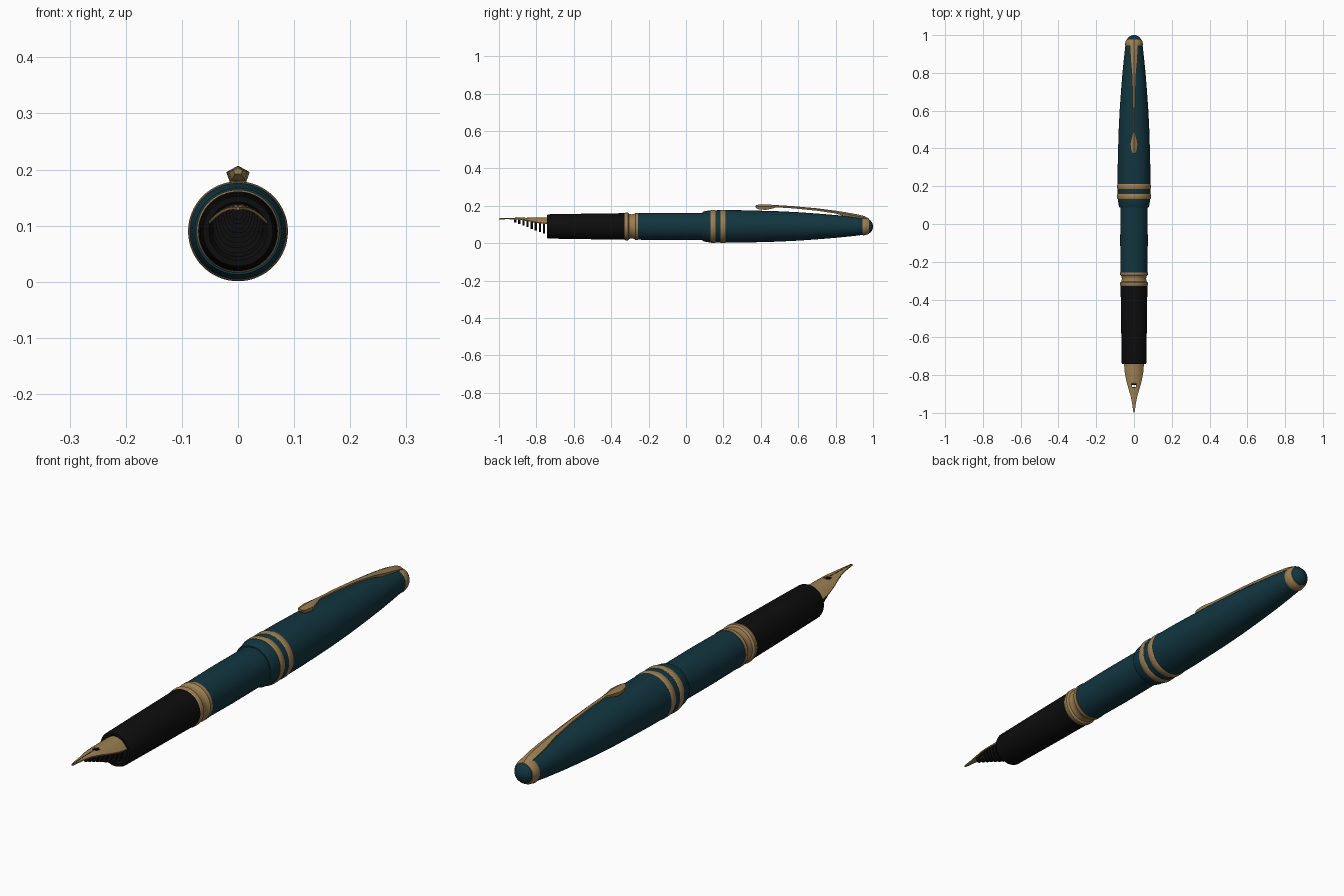
import bpy, bmesh, math
from mathutils import Vector

cube = bpy.data.objects.get("Cube")
if cube:
    bpy.data.objects.remove(cube, do_unlink=True)

AXIS = 0.09  # height of the pen's centre line


def material(name, rgb):
    m = bpy.data.materials.new(name)
    m.use_nodes = True
    m.diffuse_color = (*rgb, 1)
    m.node_tree.nodes["Principled BSDF"].inputs["Base Color"].default_value = (*rgb, 1)
    return m


teal = material("dark teal", (0.006, 0.036, 0.05))
gold = material("gold", (0.33, 0.21, 0.085))
black = material("black", (0.004, 0.004, 0.004))


def finish(name, bm, mat, angle=35):
    bmesh.ops.recalc_face_normals(bm, faces=bm.faces)
    mesh = bpy.data.meshes.new(name)
    bm.to_mesh(mesh)
    bm.free()
    mesh.materials.append(mat)
    ob = bpy.data.objects.new(name, mesh)
    bpy.context.collection.objects.link(ob)
    bpy.ops.object.select_all(action='DESELECT')
    ob.select_set(True)
    bpy.context.view_layer.objects.active = ob
    bpy.ops.object.shade_smooth_by_angle(angle=math.radians(angle))
    return ob


def loft(name, loops, mat, angle=35):
    """Skin a row of equal closed loops and cap both ends."""
    bm = bmesh.new()
    rows = [[bm.verts.new(p) for p in loop] for loop in loops]
    n = len(rows[0])
    for a, b in zip(rows, rows[1:]):
        for i in range(n):
            j = (i + 1) % n
            bm.faces.new((a[i], a[j], b[j], b[i]))
    bm.faces.new(rows[0])
    bm.faces.new(rows[-1])
    return finish(name, bm, mat, angle)


def turned(name, profile, mat, sides=64):
    """Lathe a (y, radius) profile around the pen's axis."""
    turn = [2 * math.pi * i / sides for i in range(sides)]
    return loft(name, [[(r * math.cos(t), y, AXIS + r * math.sin(t)) for t in turn]
                       for y, r in profile], mat)


# Grip, barrel and cap
turned("grip", [(-0.73, 0.045), (-0.742, 0.052), (-0.742, 0.062), (-0.735, 0.065),
                (-0.55, 0.068), (-0.32, 0.071)], black)
turned("grip_collar", [(-0.328, 0.06), (-0.328, 0.071), (-0.322, 0.074), (-0.31, 0.074),
                       (-0.304, 0.067), (-0.29, 0.064), (-0.276, 0.067), (-0.27, 0.073),
                       (-0.256, 0.073), (-0.256, 0.06)], gold)
turned("barrel", [(-0.256, 0.071), (-0.1, 0.073), (0.12, 0.072)], teal)
turned("cap", [(0.088, 0.072), (0.088, 0.077), (0.098, 0.081), (0.13, 0.086), (0.2, 0.087),
               (0.3, 0.0865), (0.4, 0.084), (0.5, 0.081), (0.6, 0.076), (0.7, 0.069),
               (0.8, 0.061), (0.88, 0.053), (0.95, 0.045)], teal)
for label, y in (("lower", 0.132), ("upper", 0.184)):
    turned(label + "_cap_band", [(y, 0.08), (y, 0.087), (y + 0.004, 0.089),
                                 (y + 0.023, 0.089), (y + 0.027, 0.087),
                                 (y + 0.027, 0.08)], gold)
turned("clip_ring", [(0.944, 0.04), (0.944, 0.046), (0.95, 0.048), (0.968, 0.044),
                     (0.978, 0.039), (0.978, 0.03)], gold)
turned("cap_finial", [(0.97, 0.038), (0.98, 0.036), (0.988, 0.031), (0.995, 0.021),
                      (0.999, 0.01), (1.0, 0.002)], teal)

# Clip: ridged bar with a teardrop end; stations are y, half width, bottom, ridge
stations = [(0.372, 0.008, 0.192, 0.203), (0.385, 0.016, 0.182, 0.206),
            (0.425, 0.021, 0.178, 0.207), (0.455, 0.014, 0.184, 0.206),
            (0.485, 0.006, 0.192, 0.204), (0.58, 0.006, 0.186, 0.198),
            (0.7, 0.008, 0.174, 0.187), (0.8, 0.012, 0.159, 0.174),
            (0.86, 0.018, 0.142, 0.165), (0.92, 0.021, 0.13, 0.154),
            (0.955, 0.021, 0.122, 0.145), (0.978, 0.018, 0.112, 0.132)]
loft("clip", [[(0, y, top), (w, y, top - (top - low) * 0.4), (w * 0.7, y, low),
               (-w * 0.7, y, low), (-w, y, top - (top - low) * 0.4)]
              for y, w, low, top in stations], gold, 25)


# Nib: thin arched shell tapering to a point
nib_shape = [(-0.735, 0.053), (-0.78, 0.050), (-0.83, 0.041), (-0.87, 0.030),
             (-0.91, 0.018), (-0.95, 0.010), (-0.985, 0.005), (-0.999, 0.003)]


def nib_top(y, x):
    return 0.138 - 0.005 * max(0, (-y - 0.85) / 0.15) - 11 * x * x


def nib_loop(y, w):
    xs = [w * i / 8 for i in range(-8, 9)]
    upper = [(x, y, nib_top(y, x)) for x in xs]
    lower = [(x * 0.97, y, nib_top(y, x) - 0.005) for x in reversed(xs)]
    return upper + lower


nib = loft("nib", [nib_loop(y, w) for y, w in nib_shape], gold)

# Breather hole
bm = bmesh.new()
bmesh.ops.create_cone(bm, cap_ends=True, segments=24, radius1=0.012, radius2=0.012, depth=0.1)
bmesh.ops.translate(bm, verts=bm.verts, vec=Vector((0, -0.855, 0.13)))
cutter = finish("breather_hole_cutter", bm, black)
cutter.hide_render = True
cutter.hide_set(True)
cutter.display_type = 'WIRE'
cut = nib.modifiers.new("breather hole", 'BOOLEAN')
cut.operation = 'DIFFERENCE'
cut.object = cutter

# Nib slit: dark strip from the hole to the tip
loft("nib_slit", [[(s * 0.0012, y, nib_top(y, 0) + h) for s, h in
                   ((-1, -0.001), (1, -0.001), (1, 0.0006), (-1, 0.0006))]
                  for y in (-0.867, -0.93, -0.995)], black)

# Feed: stack of half-round fins under the nib, growing towards the grip
for i in range(8):
    y = -0.913 + i * 0.022
    grow = i / 7
    w = 0.012 + 0.033 * grow
    depth = 0.02 + 0.062 * grow
    arc = [math.pi * k / 16 for k in range(17)]
    under = [(w * math.cos(a), nib_top(y, w * math.cos(a)) - 0.005 - depth * math.sin(a))
             for a in arc]
    upper = [(x, nib_top(y, x) - 0.004) for x, z in reversed(under)]
    loft(f"feed_fin_{i + 1}", [[(x, yy, z) for x, z in under + upper]
                               for yy in (y - 0.006, y + 0.006)], black)
